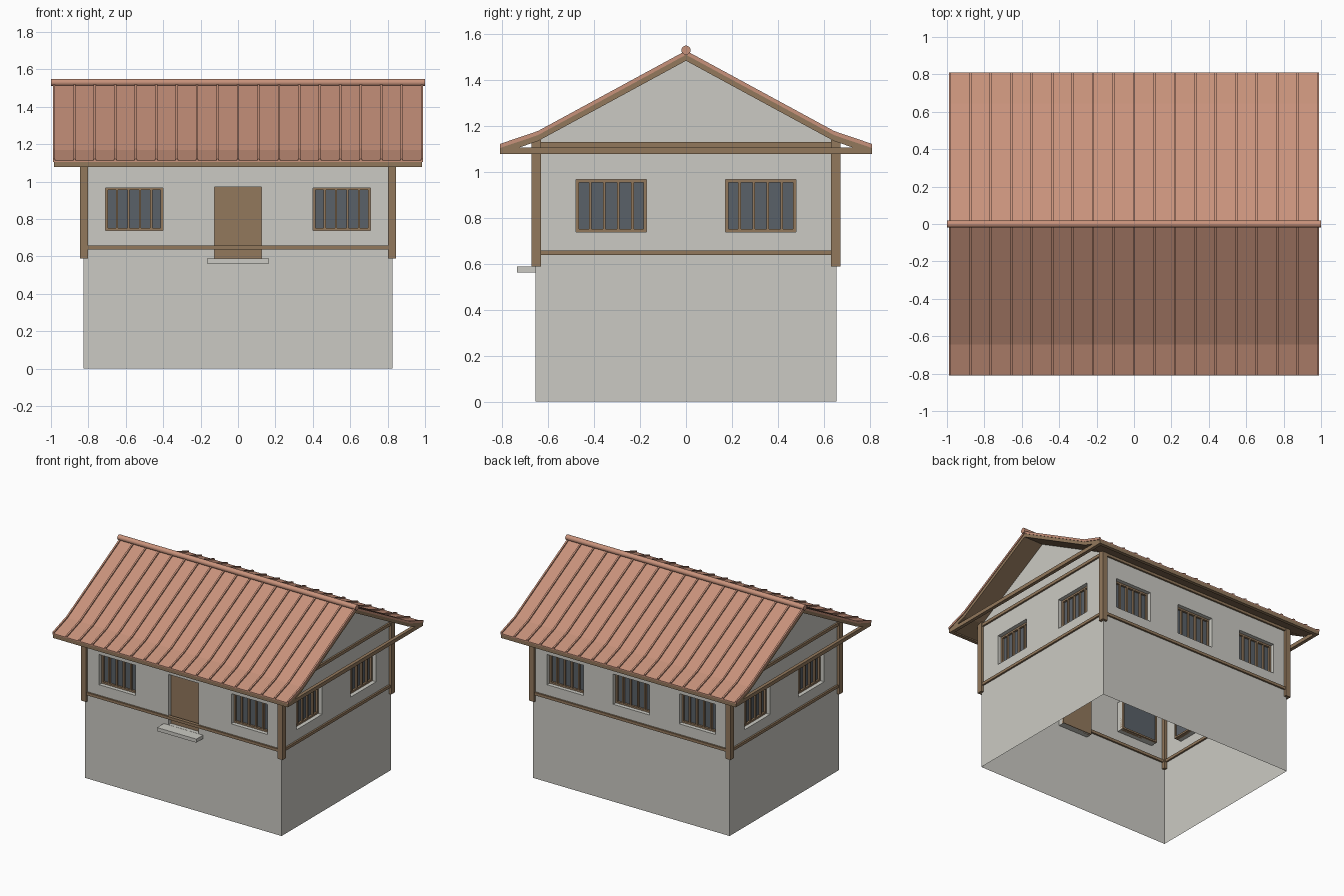
import bpy, bmesh, math
from mathutils import Matrix, Vector

if "Cube" in bpy.data.objects:
    bpy.data.objects.remove(bpy.data.objects["Cube"])

HX, HY = 0.825, 0.655          # half size of the house body
WALL_TOP, APEX = 1.135, 1.49


def material(name, rgb):
    m = bpy.data.materials.new(name)
    lin = [((c / 255 + 0.055) / 1.055) ** 2.4 for c in rgb]
    m.diffuse_color = (*lin, 1)
    m.use_nodes = True
    m.node_tree.nodes["Principled BSDF"].inputs["Base Color"].default_value = m.diffuse_color
    return m


PLASTER = material("plaster", (203, 202, 195))
TIMBER = material("timber", (146, 120, 92))
GLASS = material("dark_glass", (90, 97, 104))
TILE = material("terracotta", (200, 146, 123))


def finish(bm, name, mat, recalc=True):
    if recalc:
        bmesh.ops.recalc_face_normals(bm, faces=bm.faces)
    me = bpy.data.meshes.new(name)
    bm.to_mesh(me)
    bm.free()
    me.materials.append(mat)
    ob = bpy.data.objects.new(name, me)
    bpy.context.collection.objects.link(ob)
    return ob


def add_box(bm, lo, hi, mx=Matrix()):
    lo, hi = Vector(lo), Vector(hi)
    size = hi - lo
    t = mx @ Matrix.Translation((lo + hi) / 2) @ Matrix.Diagonal((*size, 1))
    bmesh.ops.create_cube(bm, size=1, matrix=t)


def boxes(name, mat, items):
    bm = bmesh.new()
    for lo, hi in items:
        add_box(bm, lo, hi)
    return finish(bm, name, mat)


def add_sheet(bm, top, bottom, x0, x1):
    """Bent slab along x between an upper and a lower (y, z) profile."""
    rows = [[bm.verts.new((x, y, z)) for y, z in prof]
            for x in (x0, x1) for prof in (top, bottom)]
    t0, b0, t1, b1 = rows
    n = len(top)
    for i in range(n - 1):
        j = i + 1
        for q in ((t0[i], t0[j], t1[j], t1[i]), (b0[i], b1[i], b1[j], b0[j]),
                  (t0[i], b0[i], b0[j], t0[j]), (t1[i], t1[j], b1[j], b1[i])):
            bm.faces.new(q)
    for i in (0, n - 1):
        bm.faces.new((t0[i], t1[i], b1[i], b0[i]))


def add_wall(bm, half_w, half_d, holes, mx, gable):
    """Single-skin wall with openings, reveals and an optional gable."""
    us = sorted({-half_w, half_w, *[v for h in holes for v in h[:2]]})
    zs = sorted({0, WALL_TOP, *[v for h in holes for v in h[2:]]})

    def face(pts):
        bm.faces.new([bm.verts.new(mx @ Vector((u, d - half_d, z))) for u, d, z in pts])

    for a, b in zip(us, us[1:]):
        for c, e in zip(zs, zs[1:]):
            mu, mz = (a + b) / 2, (c + e) / 2
            if not any(h[0] < mu < h[1] and h[2] < mz < h[3] for h in holes):
                face([(a, 0, c), (b, 0, c), (b, 0, e), (a, 0, e)])
    for a, b, c, e in holes:
        ring = [(a, c), (b, c), (b, e), (a, e)]
        for (u, z), (v, w) in zip(ring, ring[1:] + ring[:1]):
            face([(u, 0, z), (v, 0, w), (v, 0.045, w), (u, 0.045, z)])
    if gable:
        face([(-half_w, 0, WALL_TOP), (half_w, 0, WALL_TOP), (0, 0, APEX)])


def window(u):
    return (u - 0.153, u + 0.153, 0.738, 0.967)


# Walls and recessed windows, one side at a time (front, right, back, left)
DOOR = (-0.125, 0.125, 0.59, 0.972)
SIDES = {"front": (-0.555, 0.555), "right": (-0.325, 0.325),
         "back": (-0.555, 0, 0.555), "left": (-0.325, 0.325)}
walls = bmesh.new()
frames, panes, rails = bmesh.new(), bmesh.new(), bmesh.new()
for k, (side, centres) in enumerate(SIDES.items()):
    mx = Matrix.Rotation(k * math.pi / 2, 4, 'Z')
    w, d = (HX, HY) if k % 2 == 0 else (HY, HX)
    wins = [window(u) for u in centres]
    add_wall(walls, w, d, wins + ([DOOR] if side == "front" else []), mx, k % 2 == 1)
    for a, b, c, e in wins:
        y0, y1, t = -d + 0.03, -d + 0.06, 0.013
        for lo, hi in (((a, c), (b, c + t)), ((a, e - t), (b, e)),
                       ((a, c + t), (a + t, e - t)), ((b - t, c + t), (b, e - t))):
            add_box(frames, (lo[0], y0, lo[1]), (hi[0], y1, hi[1]), mx)
        for i in range(1, 5):
            u = a + (b - a) * i / 5
            add_box(frames, (u - 0.006, y0, c + t), (u + 0.006, -d + 0.045, e - t), mx)
        add_box(panes, (a + t, -d + 0.045, c + t), (b - t, -d + 0.05, e - t), mx)
    # Sill rail and head beam straddling the wall
    for z0, z1 in ((0.638, 0.659), (1.107, 1.13)):
        add_box(rails, (-w + 0.02, -d - 0.013, z0), (w - 0.02, -d + 0.013, z1), mx)
finish(walls, "walls", PLASTER, recalc=False)
finish(frames, "window_frames", TIMBER)
finish(panes, "window_panes", GLASS)
finish(rails, "wall_rails", TIMBER)

# Door and step
boxes("door", TIMBER, [((-0.125, -HY + 0.03, 0.59), (0.125, -HY + 0.05, 0.972))])
boxes("door_step", PLASTER, [((-0.165, -0.735, 0.562), (0.165, -HY, 0.589))])

# Corner posts
boxes("corner_posts", TIMBER,
      [((sx * 0.824 - 0.021, sy * 0.652 - 0.021, 0.588),
        (sx * 0.824 + 0.021, sy * 0.652 + 0.021, 1.14))
       for sx in (-1, 1) for sy in (-1, 1)])

# Roof: timber deck, tiled skin and raised seams on a flared profile
HALF = [(0, 1.518), (0.645, 1.168), (0.81, 1.112)]
PROFILE = [(-y, z) for y, z in HALF[:0:-1]] + HALF


def shifted(dz):
    return [(y, z + dz) for y, z in PROFILE]


deck = bmesh.new()
add_sheet(deck, shifted(-0.008), shifted(-0.034), -0.985, 0.985)
finish(deck, "roof_deck", TIMBER)
skin = bmesh.new()
add_sheet(skin, PROFILE, shifted(-0.008), -0.99, 0.99)
finish(skin, "roof_tiles", TILE)
seams = bmesh.new()
for i in range(19):
    x = -0.984 + i * 1.968 / 18
    add_sheet(seams, shifted(0.010), shifted(-0.002), x - 0.006, x + 0.006)
finish(seams, "roof_seams", TILE)

# Eave beams and gable-end tie beams
boxes("eave_beams", TIMBER,
      [((-0.985, s * 0.797 - 0.013, 1.078), (0.985, s * 0.797 + 0.013, 1.106)) for s in (-1, 1)])
boxes("tie_beams", TIMBER,
      [((s * 0.972 - 0.013, -0.784, 1.078), (s * 0.972 + 0.013, 0.784, 1.106)) for s in (-1, 1)])

# Ridge roll
ridge = bmesh.new()
bmesh.ops.create_cone(ridge, cap_ends=True, segments=16, radius1=0.02, radius2=0.02, depth=2,
                      matrix=Matrix.Translation((0, 0, 1.53)) @ Matrix.Rotation(math.pi / 2, 4, 'Y'))
ob = finish(ridge, "ridge_roll", TILE)
for p in ob.data.polygons:
    p.use_smooth = len(p.vertices) == 4
